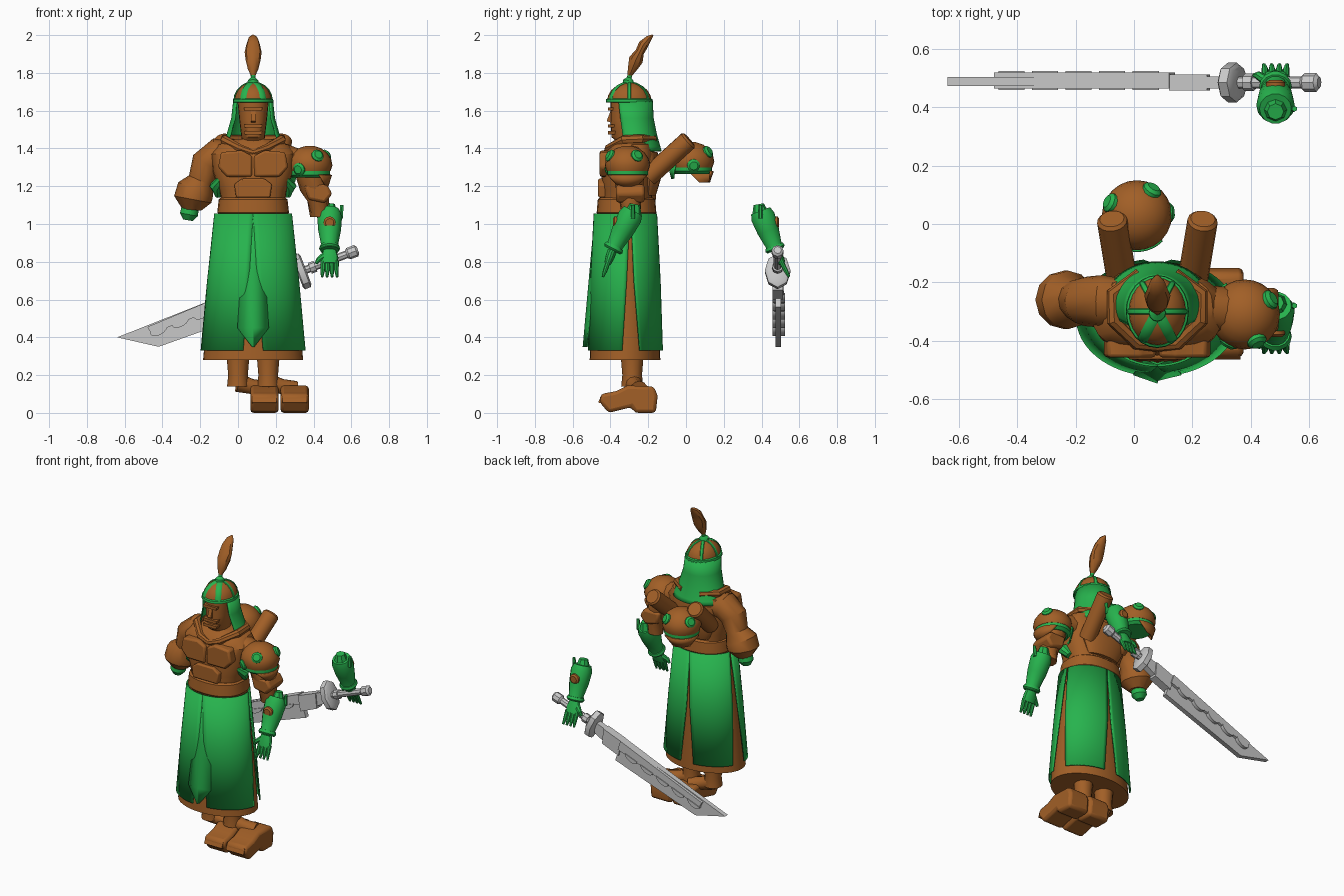
import bpy, bmesh
from math import sin, cos, pi, radians
from mathutils import Vector

if "Cube" in bpy.data.objects:
    bpy.data.objects.remove(bpy.data.objects["Cube"])


def material(name, rgb):
    m = bpy.data.materials.new(name)
    m.use_nodes = True
    m.diffuse_color = (*rgb, 1)
    m.node_tree.nodes["Principled BSDF"].inputs["Base Color"].default_value = (*rgb, 1)
    return m


BROWN = material("brown", (0.36, 0.115, 0.02))
GREEN = material("green", (0.02, 0.45, 0.075))
STEEL = material("steel", (0.58, 0.58, 0.58))
CX = 0.08  # body centre line


def build(name, verts, faces, mat, solid=0, bevel=0):
    me = bpy.data.meshes.new(name)
    me.from_pydata([tuple(v) for v in verts], [], faces)
    bm = bmesh.new()
    bm.from_mesh(me)
    bmesh.ops.recalc_face_normals(bm, faces=bm.faces)
    bm.to_mesh(me)
    bm.free()
    me.materials.append(mat)
    me.shade_smooth()
    me.set_sharp_from_angle(angle=radians(35))
    ob = bpy.data.objects.new(name, me)
    bpy.context.collection.objects.link(ob)
    if solid:
        mod = ob.modifiers.new("thickness", "SOLIDIFY")
        mod.thickness = solid
        mod.offset = 0
    if bevel:
        mod = ob.modifiers.new("bevel", "BEVEL")
        mod.width, mod.segments = bevel, 2
    return ob


def skin(rings, closed):
    n = len(rings[0])
    faces = []
    for r in range(len(rings) - 1):
        for i in range(n if closed else n - 1):
            j = (i + 1) % n
            faces.append((r * n + i, r * n + j, r * n + n + j, r * n + n + i))
    if closed:
        faces += [tuple(range(n)), tuple(range((len(rings) - 1) * n, len(rings) * n))]
    return [v for ring in rings for v in ring], faces


def loft(name, rings, mat, n=24, square=1.0):
    """Stack of level ellipses: x, y, z, rx, ry."""
    power = lambda v: abs(v) ** square * (1 if v > 0 else -1)
    pts = [[(x + a * power(cos(2 * pi * i / n)), y + b * power(sin(2 * pi * i / n)), z)
            for i in range(n)] for x, y, z, a, b in rings]
    return build(name, *skin(pts, True), mat)


def drape(name, rings, mat, n=14, solid=0.008):
    """Open cloth: x, y, z, rx, ry, start and end angle."""
    pts = []
    for x, y, z, a, b, s, e in rings:
        angles = [radians(s + (e - s) * i / n) for i in range(n + 1)]
        pts.append([(x + a * cos(t), y + b * sin(t), z) for t in angles])
    return build(name, *skin(pts, False), mat, solid)


def limb(name, pts, radii, mat, n=12):
    """Tube along points; each radius may be a (side, up) pair."""
    pts = [Vector(p) for p in pts]
    rings = []
    for i, p in enumerate(pts):
        d = (pts[min(i + 1, len(pts) - 1)] - pts[max(i - 1, 0)]).normalized()
        side = d.cross(Vector((0, 0, 1)))
        side = side.normalized() if side.length > 0.05 else Vector((1, 0, 0))
        up = side.cross(d)
        r = radii[i] if isinstance(radii[i], tuple) else (radii[i], radii[i])
        rings.append([p + side * r[0] * cos(2 * pi * k / n) + up * r[1] * sin(2 * pi * k / n)
                      for k in range(n)])
    return build(name, *skin(rings, True), mat)


def prism(name, outline, lo, hi, mat, axis="y", bevel=0):
    place = (lambda a, b, t: (a, t, b)) if axis == "y" else (lambda a, b, t: (t, a, b))
    rings = [[place(a, b, t) for a, b in outline] for t in (lo, hi)]
    return build(name, *skin(rings, True), mat, bevel=bevel)


# Inner skirt, legs and shoes
loft("inner_skirt", [(CX, -.315, 1.05, .185, .15), (CX, -.32, .7, .225, .17),
                     (CX, -.323, .28, .265, .187)], BROWN, 32)
SHOE = [(-.46, .06), (-.45, .1), (-.37, .115), (-.31, .145), (-.17, .14), (-.15, .09),
        (-.16, 0), (-.27, 0), (-.29, .03), (-.41, 0)]
for side, x in (("right", 0), ("left", .16)):
    limb(side + "_leg", [(x, -.285, .32), (x, -.285, .2), (x, -.285, .14)], [.062, .052, .058], BROWN)
    limb(side + "_ankle", [(x, -.28, .16), (x + .07, -.27, .14), (x + .14, -.25, .12)],
         [.05, .04, .05], BROWN)
    prism(side + "_shoe", SHOE, x + .065, x + .215, BROWN, "x", .018)
    prism(side + "_toe_cap", [(-.465, .055), (-.45, .09), (-.4, .09), (-.4, .04)],
          x + .075, x + .205, BROWN, "x")

# Skirt panels
for side, flip in (("left", False), ("right", True)):
    for part, spans, extra in (("front", ((-90, 8), (-85, 2), (-79, -5)), .012),
                               ("back", ((10, 90), (14, 87), (22, 80)), .01)):
        rings = []
        for (s, e), (z, a, b) in zip(spans, ((1.055, .19, .153), (.7, .228, .172), (.33, .263, .187))):
            s, e = (180 - e, 180 - s) if flip else (s, e)
            rings.append((CX, -.32, z, a + extra, b + extra, s, e))
        drape(f"{side}_{part}_skirt_panel", rings, GREEN)
strip = []
for z, w in ((1.05, .045), (.75, .062), (.45, .082), (.35, .005)):
    y = -.48 - (1.05 - z) * .09
    strip.append([(CX - w, y + .02, z), (CX, y, z), (CX + w, y + .02, z)])
build("front_pointed_strip", *skin(strip, False), GREEN, .008)

# Torso armour
loft("torso", [(CX, -.31, 1.1, .165, .13), (CX, -.31, 1.18, .18, .13), (CX, -.31, 1.28, .215, .14),
               (CX, -.3, 1.37, .225, .135), (CX, -.285, 1.42, .19, .11), (CX, -.28, 1.45, .1, .08)],
     BROWN, 24, .75)
loft("belt", [(CX, -.315, 1.05, .18, .15), (CX, -.315, 1.06, .19, .158), (CX, -.315, 1.13, .182, .152),
              (CX, -.315, 1.14, .17, .14)], BROWN, 24, .85)
prism("belly_plate", [(-.01, 1.14), (-.02, 1.21), (.02, 1.24), (.14, 1.24), (.18, 1.21), (.17, 1.14)],
      -.465, -.4, BROWN, bevel=.008)
for side, s in (("right", -1), ("left", 1)):
    prism(side + "_chest_plate", [(CX + s * a, z) for a, z in
          ((.005, 1.25), (.005, 1.36), (.06, 1.39), (.17, 1.38), (.185, 1.3), (.14, 1.25))],
          -.457, -.38, BROWN, bevel=.012)
    limb(side + "_collar", [(CX, -.42, 1.375), (CX + s * .07, -.41, 1.4), (CX + s * .15, -.33, 1.445),
                            (CX + s * .15, -.24, 1.45), (CX + s * .06, -.17, 1.45)],
         [.018, .022, .025, .025, .02], BROWN, 8)
    limb(side + "_rib_guard", [(CX + s * .17, -.37, 1.24), (CX + s * .195, -.33, 1.2),
                               (CX + s * .18, -.3, 1.15)], [.02, .035, .02], GREEN, 8)
    limb(side + "_back_tube", [(CX + s * .12, -.2, 1.25), (CX + s * .155, .01, 1.44),
                               (CX + s * .156, .018, 1.447)], [.052, .052, .042], BROWN, 16)
loft("back_plate", [(CX, -.2, 1.15, .11, .04), (CX, -.19, 1.25, .16, .06), (CX, -.2, 1.38, .15, .05)], BROWN)

# Head and face
loft("head", [(CX, -.29, 1.38, .055, .06), (CX, -.3, 1.44, .06, .07), (CX, -.315, 1.46, .062, .08),
              (CX, -.305, 1.55, .073, .095), (CX, -.3, 1.67, .085, .1)], BROWN, 20, .85)
for z in (1.475, 1.51, 1.6):
    prism("face_bar", [(CX - .045, z), (CX + .045, z), (CX + .05, z + .018), (CX - .05, z + .018)],
          -.412, -.37, BROWN)
prism("nose", [(-.395, 1.61), (-.42, 1.545), (-.39, 1.535)], CX - .012, CX + .012, BROWN, "x")

# Helmet with ribs, rim, neck veil and plume
dome = [(radians(a), 1.65 + .1 * sin(radians(a))) for a in (0, 18, 36, 54, 70, 84)]
loft("helmet_dome", [(CX, -.3, z, .1 * cos(a), .118 * cos(a)) for a, z in dome], BROWN)
for k, az in enumerate((-58, -122, 0, 180, 58, 122)):
    t = radians(az)
    limb(f"helmet_rib_{k}", [(CX + .1 * cos(a) * cos(t), -.3 + .118 * cos(a) * sin(t), z) for a, z in dome],
         [(.018 if k < 2 else .01, .005)] * len(dome), GREEN, 8)
loft("helmet_rim", [(CX, -.3, 1.642, .1, .118), (CX, -.3, 1.645, .108, .125), (CX, -.3, 1.66, .106, .123),
                    (CX, -.3, 1.665, .098, .116)], GREEN)
drape("neck_veil", [(CX, -.295, 1.65, .102, .115, -32, 212), (CX, -.287, 1.56, .112, .112, -32, 212),
                    (CX, -.275, 1.47, .138, .118, -30, 210), (CX, -.265, 1.41, .165, .125, -28, 208),
                    (CX, -.262, 1.385, .172, .13, -10, 190)], GREEN, 28)
limb("plume_socket", [(CX, -.305, 1.74), (CX, -.305, 1.76), (CX, -.3, 1.775), (CX, -.295, 1.8)],
     [.03, .028, .012, .014], GREEN)
limb("plume", [(CX, -.3, 1.785), (CX, -.285, 1.82), (CX, -.265, 1.87), (CX, -.245, 1.91),
               (CX, -.225, 1.95), (CX, -.195, 1.985), (CX, -.175, 2.0)],
     [.012, (.028, .025), (.04, .04), (.045, .025), (.036, .028), (.024, .016), .004], BROWN, 10)

# Right arm, ending at the elbow
limb("right_upper_arm", [(.0, -.27, 1.36), (-.11, -.265, 1.365), (-.165, -.265, 1.32), (-.195, -.26, 1.23),
                         (-.225, -.26, 1.18), (-.24, -.26, 1.13), (-.245, -.26, 1.075)],
     [.075, .09, .085, .07, .1, .1, .05], BROWN)
limb("right_elbow_joint", [(-.25, -.26, 1.1), (-.26, -.26, 1.05), (-.265, -.26, 1.02)],
     [.045, .048, .025], GREEN)

# Left arm down to the elbow
limb("left_upper_arm", [(.25, -.29, 1.34), (.36, -.3, 1.31), (.4, -.3, 1.2), (.425, -.295, 1.13),
                        (.43, -.29, 1.04)], [.08, .08, .075, .06, .05], BROWN)
prism("left_elbow_guard", [(.35, 1.21), (.47, 1.21), (.5, 1.16), (.46, 1.11), (.37, 1.13)],
      -.37, -.22, BROWN, bevel=.015)


def shoulder_pad(name, c, turn):
    x, y, z = c
    prof = (0, 20, 40, 60, 80)
    loft(name + "_dome", [(x, y, z - .03, .11, .11)] + [
        (x, y, z + .105 * sin(radians(a)), .12 * cos(radians(a)), .12 * cos(radians(a))) for a in prof], BROWN)
    loft(name + "_band", [(x, y, z - .065, .09, .09), (x, y, z - .05, .108, .108),
                          (x, y, z - .028, .108, .108)], GREEN)
    drape(name + "_flap", [(x, y, z - .05, .114, .114, turn - 65, turn + 65),
                           (x, y, z - .11, .095, .095, turn - 30, turn + 30)], BROWN)
    drape(name + "_lining", [(x, y, z - .02, .122, .122, turn + 120, turn + 190),
                             (x, y, z - .09, .105, .105, turn + 140, turn + 170)], GREEN)
    for k, (az, el) in enumerate(((-66, 27), (30, 27), (-120, -10))):
        t, e = radians(az + turn), radians(el)
        d = Vector((cos(t) * cos(e), sin(t) * cos(e), sin(e)))
        o = Vector(c)
        limb(f"{name}_stud_{k}", [o + d * r for r in (.1, .118, .128)], [.034, .034, .022], GREEN)


shoulder_pad("left_shoulder_pad", (.38, -.31, 1.31), 0)
shoulder_pad("spare_shoulder_pad", (.01, .03, 1.33), 125)


def forearm(name, top, wrist, tip, s):
    """Gauntlet with a hand; s is the y direction it leans."""
    top, wrist, tip = Vector(top), Vector(wrist), Vector(tip)
    limb(name, [top, top.lerp(wrist, .15), top.lerp(wrist, .5), top.lerp(wrist, .9), wrist],
         [.055, .066, .06, .043, .05], GREEN, 14)
    limb(name + "_cuff", [top.lerp(wrist, .88), top.lerp(wrist, .95), wrist], [.05, .056, .046], GREEN, 14)
    limb(name + "_elbow_fin", [top + Vector((.06, 0, -.04)), top + Vector((.065, 0, .03))],
         [.012, .01], GREEN, 6)
    limb(name + "_elbow_knob", [top + Vector((0, 0, -.02)), top + Vector((0, -s * .01, .035))],
         [.045, .028], GREEN, 8)
    disc = top.lerp(wrist, .3)
    limb(name + "_disc", [disc + Vector((0, s * r, 0)) for r in (.04, .066, .074)], [.033, .033, .022], BROWN)
    palm = wrist.lerp(tip, .5)
    limb(name + "_palm", [wrist, wrist.lerp(tip, .25), palm], [(.035, .025), (.046, .024), (.045, .018)], GREEN)
    for k in range(4):
        off = Vector(((k - 1.5) * .024, 0, 0))
        limb(f"{name}_finger_{k}", [palm.lerp(wrist, .2) + off, palm.lerp(tip, .5) + off,
                                   tip + off * 1.1], [.013, .012, .007], GREEN, 8)
    limb(name + "_thumb", [wrist.lerp(tip, .2) - Vector((.03, 0, 0)), palm - Vector((.06, 0, -.02)),
                           palm - Vector((.072, 0, 0))], [.018, .014, .008], GREEN, 8)


forearm("left_forearm", (.485, -.28, 1.07), (.485, -.39, .86), (.485, -.44, .72), -1)
forearm("spare_forearm", (.485, .395, 1.07), (.485, .475, .86), (.485, .545, .72), 1)

# Sword
Y = .485
axis = lambda x: (x, Y, .75 + (x - .34) * .38)
limb("sword_handle", [axis(.33), axis(.6)], [.021, .021], STEEL, 8)
limb("sword_pommel", [axis(x) for x in (.575, .585, .625, .635)], [.022, .032, .032, .02], STEEL, 8)
limb("sword_grip_ring", [axis(.38), axis(.41)], [.03, .03], STEEL, 8)
limb("sword_guard", [axis(x) for x in (.315, .322, .352, .36)],
     [(.055, .08), (.068, .095), (.068, .095), (.055, .08)], STEEL, 8)
prism("sword_neck", [(.32, .70), (.32, .775), (.24, .745), (.24, .655)], Y - .02, Y + .02, STEEL)
prism("sword_collar", [(.26, .65), (.25, .75), (.12, .70), (.14, .60)], Y - .028, Y + .028, STEEL)
prism("sword_blade", [(-.64, .40), (-.42, .35), (.17, .56), (.12, .70)], Y - .012, Y + .018, STEEL)
prism("sword_spine", [(-.48, .455), (-.46, .42), (.14, .645), (.12, .705)], Y - .02, Y + .035, STEEL)
for k in range(5):
    x = -.42 + k * .115
    z = .44 + (x + .42) * .385
    prism(f"sword_scallop_{k}", [(x + .045 * cos(t), z + .38 * .045 * cos(t) - .03 * sin(t))
                                 for t in [pi * i / 8 for i in range(9)]], Y - .026, Y + .04, STEEL)
